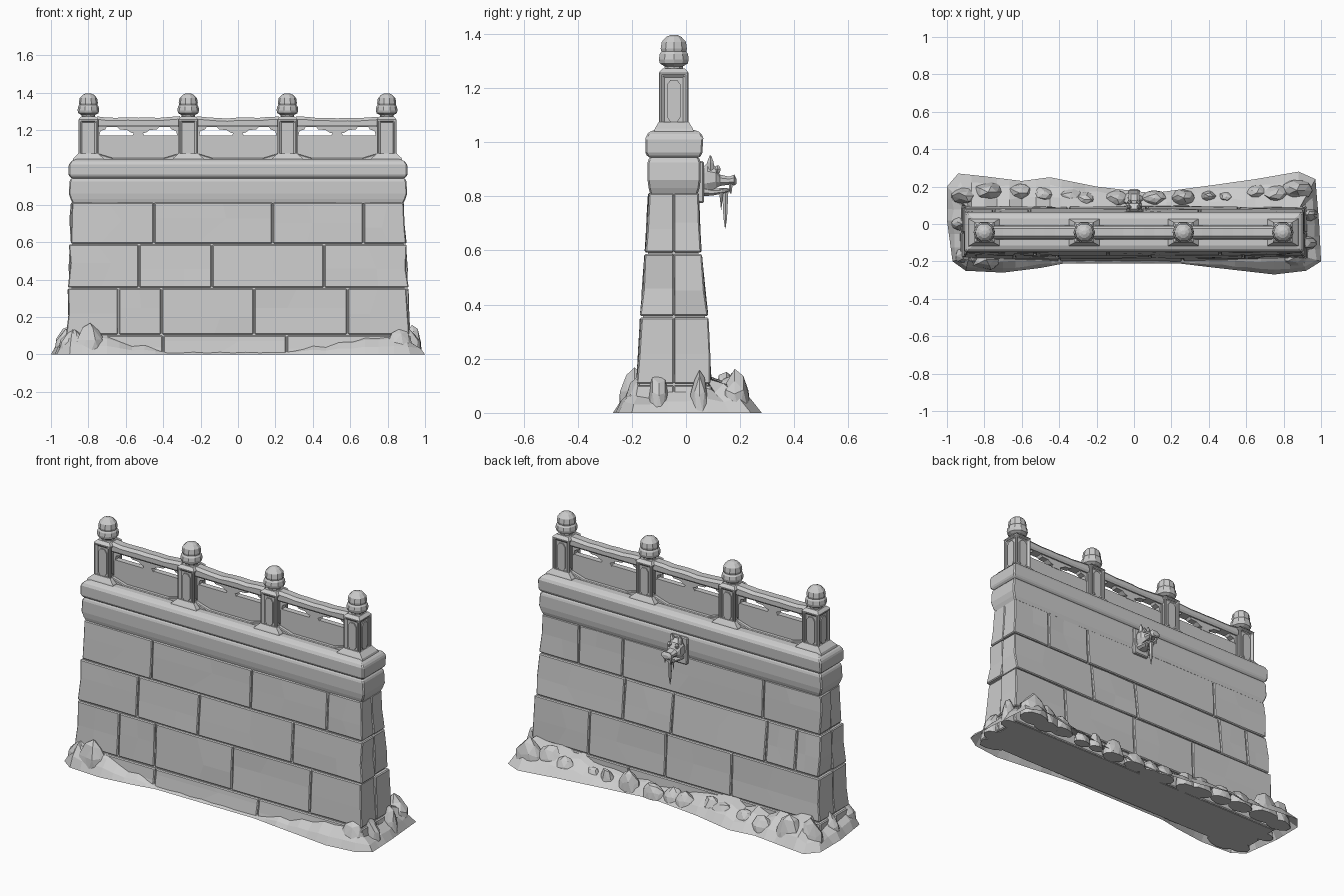
import bpy, bmesh, math, random
from mathutils import Vector

random.seed(4)
if "Cube" in bpy.data.objects:
    bpy.data.objects.remove(bpy.data.objects["Cube"])

stone = bpy.data.materials.new("grey stone")
stone.use_nodes = True
GREY = (0.6, 0.6, 0.6, 1)
stone.diffuse_color = GREY
stone.node_tree.nodes["Principled BSDF"].inputs["Base Color"].default_value = GREY

CY = -0.045     # middle plane of wall and railing


def finish(name, bm, bevel=0):
    bmesh.ops.recalc_face_normals(bm, faces=bm.faces)
    me = bpy.data.meshes.new(name)
    bm.to_mesh(me)
    bm.free()
    me.materials.append(stone)
    ob = bpy.data.objects.new(name, me)
    bpy.context.collection.objects.link(ob)
    if bevel:
        m = ob.modifiers.new("bevel", "BEVEL")
        m.width, m.segments = bevel, 1
    return ob


def loft(name, rings, caps=True, bevel=0):
    """Skin a list of equally long closed rings."""
    bm = bmesh.new()
    vs = [[bm.verts.new(p) for p in r] for r in rings]
    n = len(rings[0])
    for a, b in zip(vs, vs[1:]):
        for i in range(n):
            j = (i + 1) % n
            bm.faces.new((a[i], a[j], b[j], b[i]))
    if caps:
        bm.faces.new(vs[0][::-1])
        bm.faces.new(vs[-1])
    return finish(name, bm, bevel)


def rect(hx, y0, y1, z, x=0):
    return [(x - hx, y0, z), (x + hx, y0, z), (x + hx, y1, z), (x - hx, y1, z)]


def plate(name, pts, y0, y1, x=0, bevel=0):
    """Extrude an x-z outline along y."""
    return loft(name, [[(x + px, y, pz) for px, pz in pts] for y in (y0, y1)], bevel=bevel)


def lathe(name, prof, x, y, n=10):
    ring = lambda r, z: [(x + r * math.cos(math.tau * i / n), y + r * math.sin(math.tau * i / n), z) for i in range(n)]
    return loft(name, [ring(r, z) for r, z in prof])


def jit(a):
    return random.uniform(-a, a)


def lerp_table(table, z):
    for a, b in zip(table, table[1:]):
        if z <= b[0]:
            t = max(0, (z - a[0]) / (b[0] - a[0]))
            return [p + (q - p) * t for p, q in zip(a[1:], b[1:])]
    return table[-1][1:]


# Battered wall: height, half length, front y, back y
WALL = [(0, .93, -.2, .1), (.12, .92, -.18, .092), (.36, .905, -.168, .08),
        (.6, .9, -.15, .055), (.82, .89, -.138, .045)]
core = []
for z, hx, f, b in WALL:
    core.append(rect(hx - .014, f + .01, b - .01, z))
loft("wall_core", core)

# Stone courses: front joints and back joints
LEVELS = [0, .105, .355, .59, .815]
FRONT = [(-.4, .26), (-.64, -.41, .085, .585), (-.53, -.14, .46), (-.45, .185, .67)]
BACK = [(-.4, .3), (-.35, .07, .56), (-.75, -.56, .04, .35), (-.53, .37, .65)]
GAP = .003


def block(name, z0, z1, x0, x1, side):
    rings = []
    for z in (z0 + GAP, (z0 + z1) / 2 + jit(.03), z1 - GAP):
        hx, f, b = lerp_table(WALL, z)
        y = f if side < 0 else b
        bulge = [jit(.003) for _ in range(3)]
        left = -hx + jit(.008) if x0 is None else x0 + GAP
        right = hx + jit(.008) if x1 is None else x1 - GAP
        mid = (left + right) / 2 + jit(.15) * (right - left)
        rings.append([(left, y + bulge[0], z), (mid, y + bulge[1], z), (right, y + bulge[2], z),
                      (right, CY, z), (left, CY, z)])
    loft(name, rings, bevel=.005)


for side, label, courses in ((-1, "front_block", FRONT), (1, "back_block", BACK)):
    for z0, z1, joints in zip(LEVELS, LEVELS[1:], courses):
        ends = [None, *joints, None]
        for x0, x1 in zip(ends, ends[1:]):
            block(label, z0, z1, x0, x1, side)

# Cornice and coping
loft("cornice", [rect(hx, f, b, z) for z, hx, f, b in (
    (.8, .88, -.13, .04), (.83, .895, -.138, .05), (.86, .905, -.142, .054),
    (.93, .9, -.142, .054), (.945, .888, -.132, .045))], bevel=.006)
loft("coping", [rect(hx, f, b, z) for z, hx, f, b in (
    (.94, .888, -.132, .045), (.955, .905, -.15, .06), (1.015, .905, -.15, .064),
    (1.035, .89, -.14, .055), (1.045, .86, -.115, .03))], bevel=.006)

# Railing posts with recessed panels and finials
POSTS = (-.8, -.266, .264, .795)
for x in POSTS:
    loft("post_foot", [rect(.085, CY - .075, CY + .075, 1.035, x), rect(.08, CY - .07, CY + .07, 1.05, x),
                       rect(.052, CY - .055, CY + .055, 1.075, x)])
    bm = bmesh.new()
    bmesh.ops.create_cube(bm, size=1)
    for v in bm.verts:
        v.co = (x + v.co.x * .106, CY + v.co.y * .11, 1.152 + v.co.z * .215)
    sides = [f for f in bm.faces if abs(f.normal.z) < .5]
    bmesh.ops.inset_individual(bm, faces=sides, thickness=.02, depth=0)
    bmesh.ops.inset_individual(bm, faces=sides, thickness=.003, depth=-.01)
    finish("post", bm, .004)
    # chamfered tablets inside the recesses
    tablet = [(sx * a, 1.152 + sz * b) for sx, sz, pair in (
        (-1, -1, ((.025, .06), (.012, .078))), (1, -1, ((.012, .078), (.025, .06))),
        (1, 1, ((.025, .06), (.012, .078))), (-1, 1, ((.012, .078), (.025, .06)))) for a, b in pair]
    plate("post_tablet", tablet, CY - .051, CY + .051, x)
    loft("post_tablet_side", [[(x + d, CY + px, pz) for px, pz in tablet] for d in (-.049, .049)])
    loft("post_cap", [rect(.053, CY - .055, CY + .055, 1.258, x), rect(.038, CY - .04, CY + .04, 1.272, x)])
    lathe("finial_base", [(.034, 1.262), (.036, 1.28), (.054, 1.29), (.058, 1.305), (.055, 1.325), (.046, 1.337)], x, CY)
    lathe("finial_bud", [(.046, 1.325), (.051, 1.345), (.047, 1.37), (.03, 1.388), (.012, 1.396)], x, CY)

# Railing bays between posts
for a, b in zip(POSTS, POSTS[1:]):
    mid, h = (a + b) / 2, (b - a) / 2 - .045
    plate("bay_panel", [(-h, 1.03), (h, 1.03), (h, 1.17), (-h, 1.17)], CY - .016, CY + .016, mid)
    # sill that sweeps up to the posts
    curve = [(h * t, 1.046 + .03 * max(0, abs(t) - .55) / .45) for t in (1, .8, .6, -.6, -.8, -1)]
    plate("bay_sill", [(-h, 1.03), (h, 1.03)] + curve, CY - .038, CY + .038, mid, .004)
    # worn handrail
    rail = []
    for i in range(9):
        t = i / 4 - 1
        sag = .008 * (t * t - 1) + jit(.003)
        rail.append([(mid + h * t, CY + y, z + (sag if z > 1.24 else 0)) for y, z in (
            (-.026, 1.216), (.026, 1.216), (.034, 1.228), (.034, 1.257), (.02, 1.272), (-.02, 1.272), (-.034, 1.257), (-.034, 1.228))])
    loft("handrail", rail)
    # pierced-band brackets
    half = [(.115, 1.22), (.1, 1.203), (.06, 1.2), (.04, 1.186), (.025, 1.183), (.035, 1.165)]
    plate("centre_bracket", half + [(-px, pz) for px, pz in half[::-1]], CY - .018, CY + .018, mid)
    for s in (-1, 1):
        plate("corner_bracket", [(s * px, pz) for px, pz in ((h, 1.22), (h - .055, 1.22), (h - .045, 1.203), (h - .02, 1.195), (h - .012, 1.165), (h, 1.165))],
              CY - .018, CY + .018, mid)

# Beast-head water spout with icicles on the back
plate("spout_plate", [(-.05, .775), (.05, .775), (.055, .93), (-.055, .93)], .035, .066, 0, .005)


def section(y, w, z0, z1):
    c = (z1 - z0) * .3
    return [(-w * .6, y, z0), (w * .6, y, z0), (w, y, z0 + c), (w, y, z1 - c),
            (w * .55, y, z1), (-w * .55, y, z1), (-w, y, z1 - c), (-w, y, z0 + c)]


loft("spout_head", [section(*s) for s in ((.055, .036, .82, .9), (.08, .043, .815, .925), (.11, .042, .83, .91),
                                          (.125, .03, .838, .88), (.16, .028, .843, .872), (.178, .032, .84, .88), (.186, .02, .845, .865))])
loft("spout_jaw", [section(*s) for s in ((.06, .034, .8, .84), (.1, .032, .803, .828), (.145, .024, .812, .828), (.16, .014, .818, .828))])
for s in (-1, 1):
    lathe("spout_ear", [(.014, .895), (.013, .925), (.003, .95)], s * .026, .09, 5)
    lathe("spout_brow", [(.008, .885), (.013, .9), (.005, .914)], s * .024, .117, 6)
    lathe("spout_fang", [(.003, .81), (.008, .845)], s * .019, .165, 5)
for x, y, tip, r in ((0, .145, .68, .013), (.017, .13, .75, .009), (-.016, .138, .77, .009)):
    lathe("icicle", [(.001, tip), (r * .6, tip + .04), (r, .815), (r * .7, .83)], x, y, 6)

# Ground drift round the foot: x, y, height
DRIFT = [(-1, .02, .09), (-1, .2, .1), (-.94, .27, .11), (-.8, .255, .12), (-.6, .23, .09), (-.45, .25, .1),
         (-.2, .2, .08), (.1, .165, .06), (.4, .205, .08), (.65, .24, .1), (.88, .28, .13), (.97, .24, .12),
         (.99, 0, .1), (1, -.2, .09), (.92, -.25, .11), (.75, -.27, .09), (.4, -.23, .05), (.25, -.212, .02),
         (-.38, -.212, .02), (-.5, -.235, .05), (-.7, -.26, .1), (-.9, -.25, .13), (-.97, -.2, .11)]
pts = []
for p, q in zip(DRIFT, DRIFT[1:] + DRIFT[:1]):
    p, q = Vector(p), Vector(q)
    n = max(1, round((q - p).length / .07))
    pts += [p.lerp(q, i / n) for i in range(n)]
rings = [[], [], [], []]
for p in pts:
    inner = Vector((max(-.88, min(.88, p.x)), max(-.165, min(.075, p.y)), 0))
    wobble = 1 + jit(.22)
    for ring, t, k in zip(rings, (0, .25, .62, 1), (0, .42, .8, 1)):
        q = p.lerp(inner, t + (jit(.06) if 0 < t < 1 else 0))
        ring.append((q.x, q.y, p.z * k * wobble))
loft("ground_drift", rings, caps=False)


# Faceted rocks
def rock(x, y, r, height):
    bm = bmesh.new()
    bmesh.ops.create_icosphere(bm, subdivisions=2, radius=1)
    for v in bm.verts:
        k = 1 + jit(.1)
        v.co = (x + v.co.x * r * k, y + v.co.y * r * .65 * k, max(0, v.co.z * height * k))
    bmesh.ops.dissolve_degenerate(bm, dist=.0005, edges=bm.edges)
    finish("rock", bm)


for x, y, r, h in ((-.9, .15, .08, .15), (-.78, .17, .09, .14), (-.88, -.17, .08, .14), (-.79, -.19, .09, .16),
                   (.87, .18, .09, .15), (.76, .16, .08, .14), (.91, -.1, .07, .14), (.86, -.18, .08, .13),
                   (-.92, .0, .06, .13), (.93, .05, .055, .15)):
    rock(x, y, r, h)
for i in range(11):
    x = -.62 + i * .125 + jit(.03)
    rock(x, .13 + .04 * abs(x) + jit(.012), .06 + jit(.02), .095 + jit(.025))
